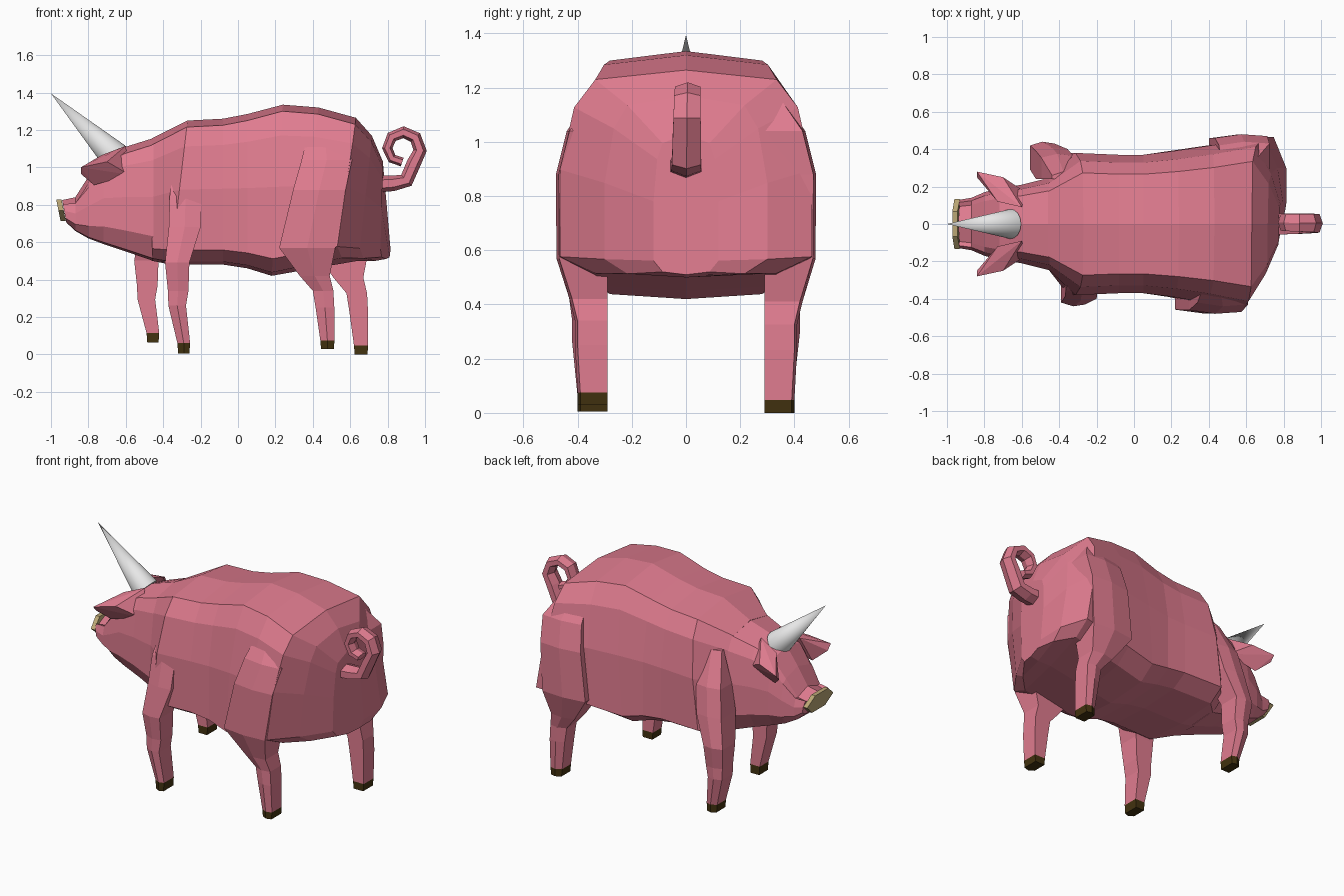
import bpy, bmesh, math
from mathutils import Vector

if "Cube" in bpy.data.objects:
    bpy.data.objects.remove(bpy.data.objects["Cube"])


def material(name, rgb):
    m = bpy.data.materials.new(name)
    m.diffuse_color = (*rgb, 1)
    m.use_nodes = True
    m.node_tree.nodes["Principled BSDF"].inputs["Base Color"].default_value = m.diffuse_color
    return m


PINK = material("pink skin", (0.74, 0.20, 0.275))
HOOF = material("dark hoof", (0.055, 0.032, 0.005))
TAN = material("tan nose", (0.50, 0.39, 0.18))
GREY = material("pale grey horn", (0.80, 0.80, 0.80))


def finish(name, bm, mat):
    bmesh.ops.recalc_face_normals(bm, faces=bm.faces)
    me = bpy.data.meshes.new(name)
    bm.to_mesh(me)
    bm.free()
    me.materials.append(mat)
    ob = bpy.data.objects.new(name, me)
    bpy.context.collection.objects.link(ob)
    return ob


def loft(name, rings, mat):
    """Skin a row of closed rings and cap both ends."""
    bm = bmesh.new()
    rows = [[bm.verts.new(p) for p in r] for r in rings]
    n = len(rows[0])
    for a, b in zip(rows, rows[1:]):
        for i in range(n):
            j = (i + 1) % n
            bm.faces.new((a[i], a[j], b[j], b[i]))
    bm.faces.new(rows[0])
    bm.faces.new(rows[-1])
    return finish(name, bm, mat)


def trunk_ring(x, top, bot, yw, lean=0, shear=0, low=.1):
    """Barrel section; lean tilts it in x, shear swings left and right apart."""
    h = top - bot
    yt = .72 * yw
    half = [(yt, top - .035), (yt * .4 + yw * .6, top - .18 * h),
            (yw, top - .48 * h), (yw, bot + low * h), (yt, bot + .02 * h)]
    pts = [(0, top)] + half + [(0, bot)] + [(-y, z) for y, z in reversed(half)]
    return [(x + (lean + shear * y / yw) * (top - z) / h, y, z) for y, z in pts]


# Body
loft("body", [trunk_ring(*r) for r in [
    (-.46, 1.155, .50, .24),
    (-.27, 1.25, .48, .38, -.09),
    (-.08, 1.26, .48, .37),
    (.05, 1.285, .46, .37),
    (.24, 1.335, .42, .39, -.06),
    (.43, 1.32, .45, .42, -.08, .04),
    (.63, 1.265, .50, .465, .01, .12),
    (.715, 1.17, .50, .30, .02, .09),
    (.775, 1.03, .51, .12, .015, .03)]], PINK)

# Head
loft("head", [trunk_ring(*r, low=.2) for r in [
    (-.94, .825, .705, .13, .022, 0),
    (-.87, .84, .66, .14, 0, 0),
    (-.80, .95, .62, .17, 0, 0),
    (-.72, 1.06, .59, .19, 0, 0),
    (-.60, 1.11, .55, .21, 0, 0),
    (-.44, 1.16, .495, .25, 0, 0)]], PINK)

# Nose plate: a leaning six-sided disc
loft("nose_plate", [
    [(x - .0134 * math.sin(a), .133 * math.cos(a), .77 + .067 * math.sin(a))
     for a in (k * math.pi / 3 for k in range(6))]
    for x in (-.96, -.932)], TAN)

# Ears
for side, s in (("left", 1), ("right", -1)):
    bm = bmesh.new()
    for x, y, z in [(-.60, .09, 1.115), (-.58, .17, .96), (-.70, .25, 1.03),
                    (-.84, .28, 1.0), (-.84, .25, .965), (-.77, .19, .905),
                    (-.73, .12, 1.065)]:
        bm.verts.new((x, s * y, z))
    bmesh.ops.convex_hull(bm, input=bm.verts)
    finish(side + "_ear", bm, PINK)

# Horn
base, tip = Vector((-.66, 0, 1.06)), Vector((-1, 0, 1.395))
axis = tip - base
bm = bmesh.new()
bmesh.ops.create_cone(bm, cap_ends=True, segments=16, radius1=.08, radius2=0,
                      depth=axis.length)
rot = axis.to_track_quat('Z', 'Y')
for v in bm.verts:
    v.co = rot @ v.co + (base + tip) / 2
horn = finish("horn", bm, GREY)
for p in horn.data.polygons:
    p.use_smooth = len(p.vertices) < 5

# Legs: sections are (x centre, half length, outer y, z); the last two make the hoof
FRONT = [(-.275, .06, .28, 1.05), (-.28, .085, .375, .85), (-.285, .085, .41, .68),
         (-.325, .065, .44, .49), (-.32, .055, .42, .34), (-.325, .047, .42, .26),
         (-.29, .034, .40, .06), (-.29, .03, .40, .005)]
BACK = [(.46, .08, .33, 1.2), (.475, .135, .44, 1.04), (.435, .14, .48, .88),
        (.37, .15, .478, .57), (.41, .08, .43, .42), (.455, .055, .41, .34),
        (.465, .05, .41, .25), (.478, .038, .40, .075), (.478, .034, .40, .03)]


def leg(name, s, secs, swing, lift):
    """Box legs with a ridged outside; swing and lift pose the left one."""
    rings = []
    for x, hx, y, z in secs:
        low = max(0, 1 - z / .6)
        x += swing * (1 - .5 * max(0, z - .6) / .6)
        z += lift * low
        inner = max(.29, y - .19) if z < .6 else .24
        rings.append([(x - hx, s * inner, z), (x + hx, s * inner, z),
                      (x + hx, s * (y - .01), z), (x, s * y, z),
                      (x - hx, s * (y - .02), z)])
    loft(name + "_leg", rings[:-1], PINK)
    loft(name + "_hoof", rings[-2:], HOOF)


leg("front_right", -1, FRONT, 0, 0)
leg("front_left", 1, FRONT, -.165, .06)
leg("back_right", -1, BACK, 0, 0)
leg("back_left", 1, BACK, .18, -.0315)

# Curly tail: straight root, then a tightening spiral
path = [Vector((.75, 0, .91)), Vector((.83, 0, .915)), Vector((.90, 0, .93))]
for k in range(8):
    a, r = math.radians(-52 + 46 * k), .10 - .004 * k
    path.append(Vector((.878 + r * math.cos(a), 0, 1.1 + r * math.sin(a))))
rings = []
last = len(path) - 1
for i, p in enumerate(path):
    t = i / last
    d = (path[min(i + 1, last)] - path[max(i - 1, 0)]).normalized()
    n = Vector((d.z, 0, -d.x))
    r, w = .044 - .02 * t, .066 - .02 * t
    rings.append([p + n * r * math.cos(a) + Vector((0, w * math.sin(a) + .01 * t, 0))
                  for a in (k * math.pi / 3 for k in range(6))])
loft("tail", rings, PINK)
